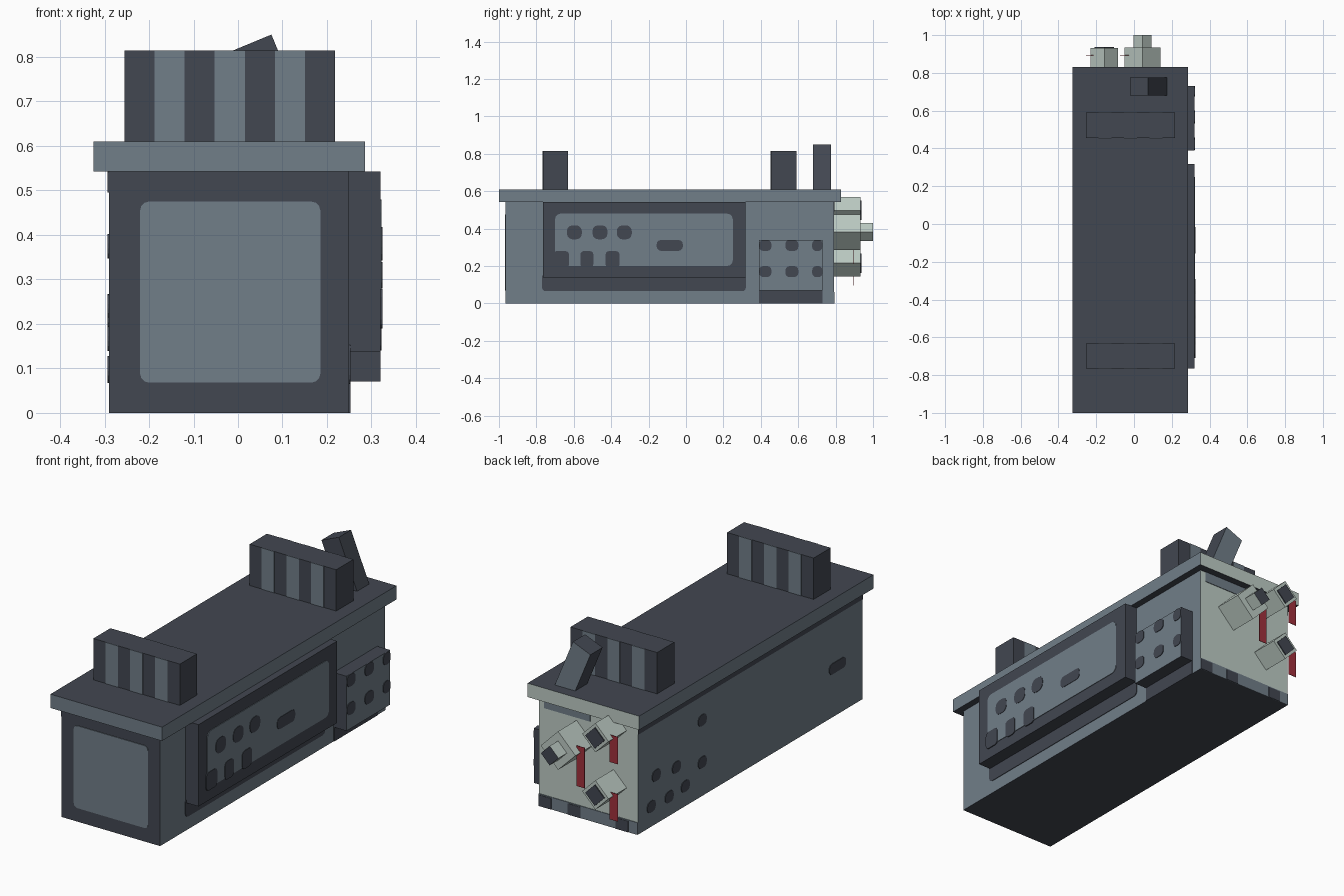
import bpy, bmesh, math
from mathutils import Matrix, Vector

if "Cube" in bpy.data.objects:
    bpy.data.objects.remove(bpy.data.objects["Cube"])


def lin(c):
    c /= 255
    return c / 12.92 if c <= 0.04045 else ((c + 0.055) / 1.055) ** 2.4


def material(name, rgb):
    m = bpy.data.materials.new(name)
    m.diffuse_color = (*[lin(c) for c in rgb], 1)
    m.use_nodes = True
    m.node_tree.nodes["Principled BSDF"].inputs["Base Color"].default_value = m.diffuse_color
    return m


DARK = material("dark_slate", (66, 71, 81))
LIGHT = material("light_slate", (113, 126, 137))
PALE = material("pale_grey_green", (190, 204, 197))
RED = material("dark_red", (160, 48, 60))

AXES = {"-x": (-1, 0, 0), "+x": (1, 0, 0), "-y": (0, -1, 0),
        "+y": (0, 1, 0), "-z": (0, 0, -1), "+z": (0, 0, 1)}


def finish(name, bm, mats):
    bmesh.ops.recalc_face_normals(bm, faces=bm.faces)
    me = bpy.data.meshes.new(name)
    bm.to_mesh(me)
    bm.free()
    for m in mats:
        me.materials.append(m)
    ob = bpy.data.objects.new(name, me)
    bpy.context.collection.objects.link(ob)
    return ob


def box(name, x, y, z, mat, sides=None, turn=0.0):
    """Box from ranges; sides recolours faces by direction; turn spins it about its own y axis."""
    bm = bmesh.new()
    bmesh.ops.create_cube(bm, size=1)
    size = Vector((x[1] - x[0], y[1] - y[0], z[1] - z[0]))
    mid = Vector((sum(x) / 2, sum(y) / 2, sum(z) / 2))
    bmesh.ops.scale(bm, vec=size, verts=bm.verts)
    bm.normal_update()
    mats = [mat]
    for key, m in (sides or {}).items():
        if m not in mats:
            mats.append(m)
        for f in bm.faces:
            if f.normal.dot(Vector(AXES[key])) > 0.9:
                f.material_index = mats.index(m)
    bmesh.ops.transform(bm, verts=bm.verts,
                        matrix=Matrix.Translation(mid) @ Matrix.Rotation(turn, 4, "Y"))
    return finish(name, bm, mats)


def decal(name, side, at, u, v, mat, r=0.0, thick=0.003):
    """Thin rounded plate on a wall; u runs along the wall, v is height."""
    bm = bmesh.new()
    r = max(r, 0.0005)
    pts = []
    for i, (cu, cv) in enumerate([(u[1] - r, v[1] - r), (u[0] + r, v[1] - r),
                                  (u[0] + r, v[0] + r), (u[1] - r, v[0] + r)]):
        for k in range(4):
            a = math.pi / 2 * (i + k / 3)
            pts.append((cu + r * math.cos(a), cv + r * math.sin(a)))
    n = Vector(AXES[side])
    place = (lambda p: (at, p[0], p[1])) if "x" in side else (lambda p: (p[0], at, p[1]))
    face = bm.faces.new([bm.verts.new(place(p)) for p in pts])
    ext = bmesh.ops.extrude_face_region(bm, geom=[face])
    bmesh.ops.translate(bm, vec=n * thick,
                        verts=[g for g in ext["geom"] if isinstance(g, bmesh.types.BMVert)])
    return finish(name, bm, [mat])


def dot(name, side, at, u, v, mat, w=0.07, h=0.065, thick=0.003):
    decal(name, side, at, (u - w / 2, u + w / 2), (v - h / 2, v + h / 2),
          mat, min(w, h) * 0.4, thick)


# Main case and lid
box("case_body", (-0.29, 0.25), (-0.965, 0.79), (0, 0.542), DARK,
    {"-x": LIGHT, "+x": LIGHT, "+y": PALE})
box("lid", (-0.325, 0.285), (-1.0, 0.83), (0.542, 0.61), DARK,
    {"-x": LIGHT, "+x": LIGHT, "-y": LIGHT, "+y": PALE})
decal("front_panel", "-y", -0.965, (-0.22, 0.185), (0.068, 0.475), LIGHT, 0.02)

# Striped handles across the lid
for name, y in (("front_handle", (-0.765, -0.632)), ("rear_handle", (0.455, 0.59))):
    box(name, (-0.255, 0.218), y, (0.61, 0.814), DARK)
    w = 0.473 / 7
    for i in (1, 3, 5):
        xs = (-0.255 + i * w, -0.255 + (i + 1) * w)
        decal(name + "_stripe", "-y", y[0], xs, (0.61, 0.814), LIGHT, thick=0.002)
        decal(name + "_stripe", "+y", y[1], xs, (0.61, 0.814), LIGHT, thick=0.002)

# Tilted lever at the back of the lid
tilt = math.radians(-22.5)
length, width = 0.26, 0.103
top = Vector((0.0275, 0.8305))
mid = top - Vector((math.sin(tilt), math.cos(tilt))) * length / 2
box("lever", (mid.x - width / 2, mid.x + width / 2), (0.68, 0.775),
    (mid.y - length / 2, mid.y + length / 2), DARK, {"+y": LIGHT}, tilt)

# Raised control plate on the right side
box("control_plate", (0.25, 0.32), (-0.765, 0.317), (0.138, 0.542), DARK)
decal("control_panel", "+x", 0.32, (-0.70, 0.25), (0.20, 0.48), LIGHT, 0.03)
for u in ((-0.71, -0.625), (-0.565, -0.495), (-0.43, -0.355)):
    decal("panel_notch", "+x", 0.32, u, (0.19, 0.28), DARK, 0.02, 0.005)
for u in (-0.597, -0.46, -0.33):
    dot("panel_button", "+x", 0.32, u, 0.38, DARK, 0.08, 0.075, 0.005)
dot("panel_slot", "+x", 0.32, -0.087, 0.31, DARK, 0.14, 0.058, 0.005)
decal("plate_under_band", "+x", 0.25, (-0.77, 0.32), (0.065, 0.16), DARK, 0.02)

# Smaller perforated box behind it
box("vent_box", (0.25, 0.32), (0.39, 0.73), (0.07, 0.34), DARK, {"+x": LIGHT})
for u, w in ((0.424, 0.066), (0.566, 0.07), (0.702, 0.055)):
    dot("vent_hole", "+x", 0.32, u, 0.31, DARK, w, 0.06)
    dot("vent_hole", "+x", 0.32, u, 0.17, DARK, w, 0.06)
decal("vent_under_band", "+x", 0.25, (0.39, 0.73), (0.0, 0.08), DARK)

# Left wall markings
decal("left_top_band", "-x", -0.29, (-0.965, 0.79), (0.495, 0.542), DARK)
for u, v in ((0.647, 0.24), (0.49, 0.22), (0.288, 0.167), (0.686, 0.10),
             (0.546, 0.095), (0.42, 0.10), (0.288, 0.375)):
    dot("left_hole", "-x", -0.29, u, v, DARK, 0.065, 0.055)
dot("left_slot", "-x", -0.29, -0.767, 0.24, DARK, 0.13, 0.052)

# Back wall bands
decal("back_top_band", "+y", 0.79, (-0.03, 0.22), (0.49, 0.542), LIGHT)
decal("back_bottom_band", "+y", 0.79, (-0.29, 0.25), (0.0, 0.06), LIGHT)
for u in ((-0.24, -0.17), (0.02, 0.09), (0.18, 0.25)):
    decal("back_bottom_patch", "+y", 0.79, u, (0.0, 0.055), DARK, thick=0.005)


# Diamond connectors on the back, each with a hanging red tag
def diamond(name, x, z, half, y, mat, sides=None):
    s = half / math.sqrt(2)
    box(name, (x - s, x + s), y, (z - s, z + s), mat, sides, math.pi / 4)


def tag(x, z, low, high):
    box("red_tag", (x - 0.023, x + 0.023), (0.893, 0.895), (z + low, z + high), RED)


for z in (0.215, 0.498):
    diamond("small_connector", -0.157, z, 0.072, (0.78, 0.932), PALE)
    diamond("small_socket", -0.157, z, 0.052, (0.93, 0.937), DARK)
    tag(-0.232, z, -0.12, 0.015)
diamond("large_connector", 0.045, 0.381, 0.095, (0.78, 0.934), PALE)
diamond("large_connector_tip", 0.045, 0.381, 0.048, (0.93, 1.0), PALE, {"+y": DARK})
tag(-0.05, 0.381, -0.17, 0.03)
